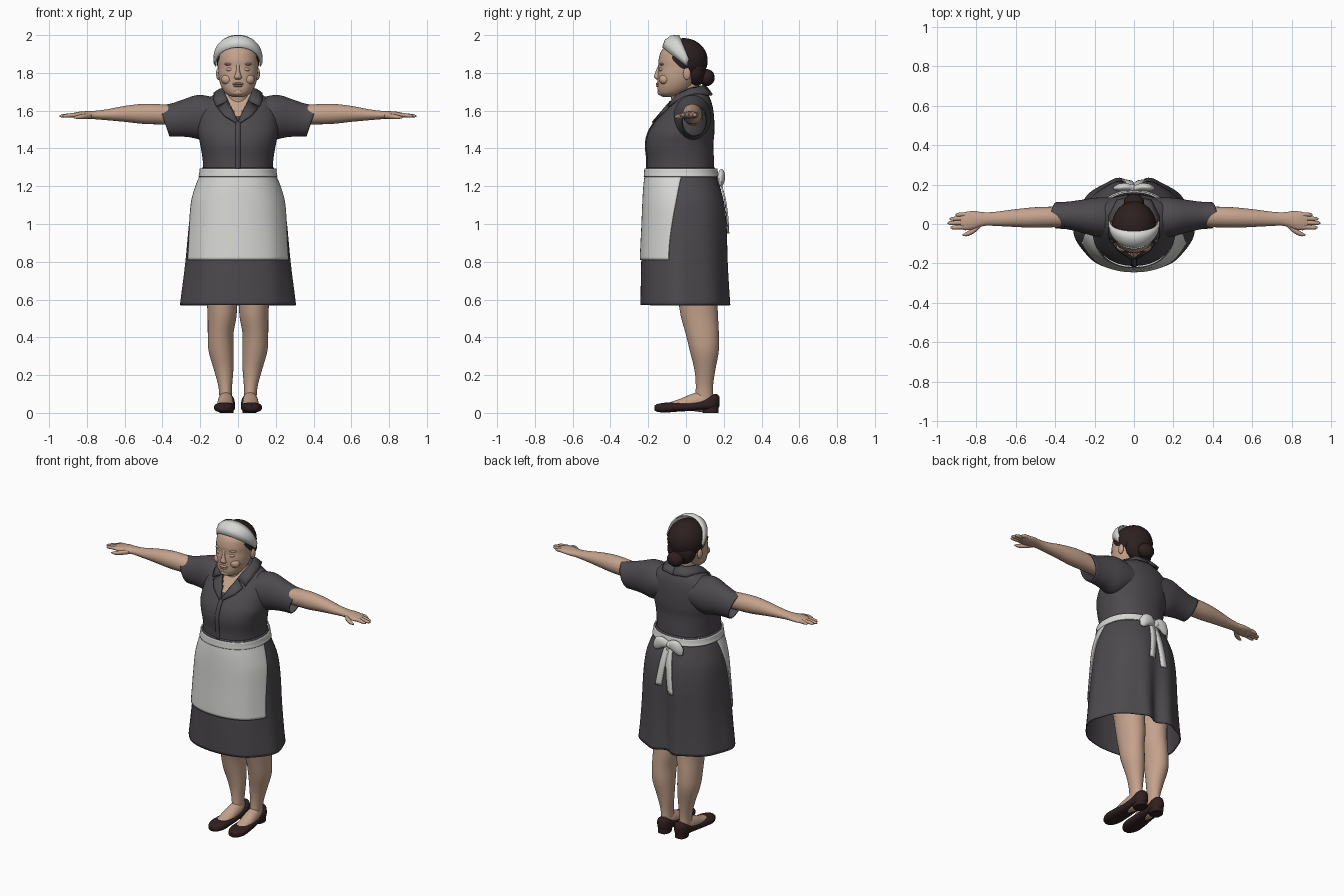
import bpy, bmesh, math
from mathutils import Vector
from mathutils.bvhtree import BVHTree

if "Cube" in bpy.data.objects:
    bpy.data.objects.remove(bpy.data.objects["Cube"])


def material(name, rgb):
    m = bpy.data.materials.new(name)
    m.use_nodes = True
    m.diffuse_color = (*rgb, 1)
    node = next(n for n in m.node_tree.nodes if n.type == 'BSDF_PRINCIPLED')
    node.inputs["Base Color"].default_value = (*rgb, 1)
    return m


SKIN = material("skin", (0.55, 0.36, 0.26))
DRESS = material("dark_grey_cloth", (0.075, 0.068, 0.075))
WHITE = material("white_cloth", (0.68, 0.68, 0.66))
HAIR = material("dark_brown_hair", (0.026, 0.014, 0.014))
SHOE = material("dark_brown_leather", (0.03, 0.014, 0.014))


def finish(name, bm, mat, thick=0.0):
    bmesh.ops.recalc_face_normals(bm, faces=bm.faces)
    me = bpy.data.meshes.new(name)
    bm.to_mesh(me)
    bm.free()
    me.materials.append(mat)
    me.shade_smooth()
    me.set_sharp_from_angle(angle=math.radians(50))
    ob = bpy.data.objects.new(name, me)
    bpy.context.collection.objects.link(ob)
    if thick:
        mod = ob.modifiers.new("thickness", 'SOLIDIFY')
        mod.thickness, mod.offset = thick, 0
    return ob


def sample(keys, t):
    """Smooth interpolation of key rows, each led by its position t."""
    i = max(0, min(len(keys) - 2, sum(k[0] <= t for k in keys) - 1))
    a, b = keys[i], keys[i + 1]
    p, q = keys[max(i - 1, 0)], keys[min(i + 2, len(keys) - 1)]
    h = b[0] - a[0]
    u = (t - a[0]) / h
    out = []
    for j in range(1, len(a)):
        m0 = (b[j] - p[j]) / (b[0] - p[0]) * h
        m1 = (q[j] - a[j]) / (q[0] - a[0]) * h
        out.append((2*u**3 - 3*u**2 + 1) * a[j] + (u**3 - 2*u**2 + u) * m0
                   + (3*u**2 - 2*u**3) * b[j] + (u**3 - u**2) * m1)
    return out


def strip(name, rows, mat, thick=0.0, closed=False, caps=False):
    """Skin a grid of points."""
    bm = bmesh.new()
    grid = [[bm.verts.new(p) for p in row] for row in rows]
    n = len(grid[0])
    for r0, r1 in zip(grid, grid[1:]):
        for j in range(n if closed else n - 1):
            k = (j + 1) % n
            bm.faces.new((r0[j], r0[k], r1[k], r1[j]))
    if caps:
        bm.faces.new(grid[0])
        bm.faces.new(grid[-1])
    return finish(name, bm, mat, thick)


def tube(name, keys, mat, axis='z', n=24, seg=40, p=2.0, s=1, span=None,
         arc=None, tune=None, grow=0.0, caps=True, thick=0.0):
    """Loft rounded sections; keys are (t, centre a, centre b, radius a, radius b)."""
    lo, hi = span or (keys[0][0], keys[-1][0])
    rows = []
    for i in range(n + 1):
        t = lo + (hi - lo) * i / n
        ca, cb, ra, rb = sample(keys, t)
        half = arc(t) if arc else math.pi
        row = []
        for j in range(seg + bool(arc)):
            f = half * (2 * j / seg - 1)
            sa, sb = math.sin(f), -math.cos(f)
            a = ca + (ra + grow) * math.copysign(abs(sa) ** (2 / p), sa)
            b = cb + (rb + grow) * math.copysign(abs(sb) ** (2 / p), sb)
            v = Vector({'x': (t, a, b), 'y': (a, t, b), 'z': (a, b, t)}[axis])
            if tune:
                v = tune(v)
            v.x *= s
            row.append(v)
        rows.append(row)
    return strip(name, rows, mat, thick, not arc, caps and not arc)


def ball(name, loc, size, mat, keep=None):
    bm = bmesh.new()
    bmesh.ops.create_uvsphere(bm, u_segments=32, v_segments=20, radius=1)
    for v in bm.verts:
        v.co = Vector(a * b + c for a, b, c in zip(v.co, size, loc))
    if keep:
        bmesh.ops.bisect_plane(bm, geom=bm.verts[:] + bm.edges[:] + bm.faces[:],
                               plane_co=keep[0], plane_no=keep[1], clear_inner=True)
    return finish(name, bm, mat)


def depth_finder(ob, side):
    """Return a function giving the surface y at (x, z), seen from front (-1) or back (1)."""
    tree = BVHTree.FromPolygons([v.co for v in ob.data.vertices],
                                [p.vertices for p in ob.data.polygons])
    return lambda x, z: tree.ray_cast(Vector((x, side, z)), Vector((0, -side, 0)))[0].y


def front_back(rows):
    return [(z, 0, (f + b) / 2, rx, (b - f) / 2) for z, rx, f, b in rows]


# Bodice, with the open neckline painted as skin
bodice = tube("bodice", front_back([
    (1.27, .185, -.205, .15), (1.34, .187, -.205, .148), (1.42, .2, -.212, .145),
    (1.48, .212, -.2, .15), (1.54, .21, -.165, .15), (1.6, .205, -.115, .145),
    (1.645, .185, -.078, .135), (1.68, .135, -.055, .12), (1.71, .08, -.04, .1)]),
    DRESS, n=60, seg=96, p=2.2)
bodice.data.materials.append(SKIN)
for poly in bodice.data.polygons:
    c = poly.center
    if c.y < 0.02 and abs(c.x) < (c.z - 1.55) * .5:
        poly.material_index = 1
chest = depth_finder(bodice, -1)

# Front closing strip
strip("button_placket", [[(x, chest(x, z) - .003, z) for x in (-.012, 0, .012)]
      for z in [1.29 + .26 * i / 16 for i in range(17)]], DRESS, .006)

# Skirt
SKIRT = front_back([
    (.57, .302, -.238, .243), (.8, .274, -.234, .23), (1, .256, -.225, .222),
    (1.12, .24, -.22, .205), (1.2, .215, -.215, .18), (1.26, .192, -.208, .157),
    (1.3, .187, -.205, .15)])


def drape(v):
    k = max(0, min(1, (1.25 - v.z) / .6))
    ang = math.atan2(v.x, -v.y)
    wave = 1 + .018 * k * math.cos(9 * ang)
    back = max(0, (v.y + .03) / .27)
    narrow = 1 - .2 * k * back ** 1.5
    dip = .04 * k * math.exp(-(v.x / .07) ** 2) if v.y > 0 else 0
    return Vector((v.x * wave * narrow, v.y * (wave if back else 1) - dip, v.z))


skirt = tube("skirt", SKIRT, DRESS, n=40, seg=96, p=2.2, tune=drape, caps=False, thick=.006)
rump = depth_finder(skirt, 1)

# Apron panel, waistband and bow
tube("apron_panel", SKIRT, WHITE, n=30, seg=60, p=2.2, span=(.81, 1.27), grow=.008,
     arc=lambda z: math.radians(70 + 22 * ((z - .81) / .46) ** 2), tune=drape, thick=.006)
tube("apron_waistband", SKIRT, WHITE, n=6, seg=80, p=2.2, span=(1.25, 1.293), grow=.011,
     tune=drape, caps=False, thick=.008)
ball("bow_knot", (-.015, .182, 1.25), (.022, .022, .024), WHITE)
for s, side in ((1, "left"), (-1, "right")):
    bow = [(.0, .18, 1.25, .014, .018), (.035, .188, 1.255, .018, .034),
           (.08, .185, 1.24, .018, .042), (.105, .18, 1.225, .006, .02)]
    tube(side + "_bow_loop", bow, WHITE, 'x', n=12, seg=20, s=s)
    length = .25 if s > 0 else .29
    strip(side + "_bow_tail", [
        [(s * (.008 + .035 * u + w), rump(s * (.008 + .035 * u + w), 1.24 - length * u)
          + .012, 1.24 - length * u) for w in (-.02, 0, .02)]
        for u in [i / 12 for i in range(13)]], WHITE, .008)

# Collar and lapels
for s, side in ((1, "left"), (-1, "right")):
    inner = [(.002, 1.545), (.03, 1.605), (.055, 1.65)]
    outer = [(.012, 1.535), (.075, 1.575), (.105, 1.612)]
    strip(side + "_lapel", [[(s * (a + (c - a) * w), chest(a + (c - a) * w, b + (d - b) * w)
                              - .009, b + (d - b) * w) for w in (0, .33, .67, 1)]
                            for (a, b), (c, d) in zip(inner, outer)], DRESS, .01)
    edge = [((.05, -.078, 1.645), (.115, chest(.115, 1.622) - .012, 1.622)),
            ((.068, -.045, 1.685), (.128, -.055, 1.652)),
            ((.078, .02, 1.715), (.125, .04, 1.69)),
            ((.055, .08, 1.728), (.085, .12, 1.685)),
            ((0, .096, 1.732), (0, .137, 1.682))]
    rows = [[Vector(a).lerp(Vector(b), w) + Vector((0, 0, .02 * w * (1 - w)))
             for w in (0, .33, .67, 1)] for a, b in edge]
    for row in rows:
        for v in row:
            v.x *= s
    strip(side + "_collar", rows, DRESS, .012)

# Arms, hands and sleeves
for s, side in ((1, "left"), (-1, "right")):
    tube(side + "_sleeve", [
        (.08, .03, 1.57, .1, .085), (.2, .035, 1.565, .095, .115), (.29, .04, 1.558, .078, .096),
        (.36, .043, 1.55, .067, .083), (.42, .044, 1.547, .064, .08)], DRESS, 'x', s=s,
        caps=False, thick=.006,
        tune=lambda v: Vector((v.x + .35 * (v.z - 1.63) * max(0, v.x - .1) / .32, v.y, v.z)))
    tube(side + "_arm", [
        (.25, .04, 1.57, .05, .05), (.4, .036, 1.58, .052, .053), (.5, .033, 1.583, .052, .053),
        (.6, .03, 1.583, .045, .042), (.7, .026, 1.578, .036, .028), (.76, .025, 1.577, .034, .022),
        (.81, .02, 1.577, .046, .02), (.86, .014, 1.576, .046, .016), (.88, .014, 1.575, .038, .01)],
        SKIN, 'x', s=s)
    for name, y, tip in (("little", .048, .905), ("ring", .028, .935),
                         ("middle", .007, .945), ("index", -.016, .93)):
        tube(f"{side}_{name}_finger", [(.84, y, 1.577, .011, .012), (.88, y, 1.576, .011, .011),
             (tip - .01, y - .002, 1.572, .009, .008), (tip, y - .002, 1.571, .003, .003)],
             SKIN, 'x', n=10, seg=12, s=s)
    tube(side + "_thumb", [(.775, 0, 1.573, .014, .014), (.81, -.03, 1.57, .016, .014),
         (.845, -.05, 1.566, .012, .011), (.87, -.056, 1.564, .003, .004)],
         SKIN, 'x', n=10, seg=12, s=s)

# Legs, feet and shoes
for s, side in ((1, "left"), (-1, "right")):
    tube(side + "_leg", [
        (.05, .064, .095, .034, .05), (.13, .067, .097, .035, .045), (.22, .075, .1, .05, .054),
        (.33, .09, .097, .066, .077), (.42, .092, .086, .068, .088), (.52, .084, .07, .077, .099),
        (.75, .09, .05, .085, .11)], SKIN, s=s)
    tube(side + "_foot", [
        (-.09, .07, .035, .036, .02), (-.03, .068, .043, .042, .032), (.03, .066, .055, .042, .045),
        (.09, .064, .06, .038, .055), (.145, .062, .06, .026, .04)], SKIN, 'y', s=s)
    tube(side + "_shoe", [
        (-.167, .072, .026, .012, .012), (-.155, .072, .026, .032, .02),
        (-.11, .072, .028, .053, .026), (-.05, .07, .031, .055, .025), (.02, .066, .034, .05, .024),
        (.09, .063, .043, .046, .03), (.145, .061, .056, .042, .042), (.168, .06, .06, .028, .038),
        (.178, .06, .06, .012, .024)], SHOE, 'y', n=32, p=2.5, s=s)
    tube(side + "_heel", [(0, .061, .13, .036, .042), (.04, .061, .13, .038, .042)],
         SHOE, n=2, p=2.5, s=s)

# Neck and head
tube("neck", front_back([(1.58, .075, -.075, .08), (1.65, .064, -.077, .075),
                         (1.7, .062, -.085, .07), (1.78, .06, -.08, .07)]), SKIN)
tube("face", front_back([
    (1.672, .025, -.12, -.07), (1.683, .055, -.139, -.03), (1.71, .08, -.15, .02),
    (1.75, .097, -.15, .05), (1.79, .104, -.15, .07), (1.83, .106, -.145, .085),
    (1.87, .106, -.145, .09), (1.92, .094, -.128, .08), (1.96, .05, -.08, .05)]),
    SKIN, n=40, p=2.1)
tube("nose", [(1.765, 0, -.146, .014, .01), (1.775, 0, -.148, .021, .021),
              (1.79, 0, -.148, .015, .019), (1.82, 0, -.143, .009, .013),
              (1.845, 0, -.14, .009, .005)], SKIN, n=14, seg=20)
ball("upper_lip", (0, -.147, 1.742), (.03, .013, .007), SKIN)
ball("lower_lip", (0, -.146, 1.731), (.025, .013, .007), SKIN)
ball("chin", (0, -.133, 1.697), (.032, .018, .017), SKIN)
for s, side in ((1, "left"), (-1, "right")):
    ball(side + "_closed_eye", (s * .042, -.128, 1.818), (.021, .014, .011), SKIN)
    ball(side + "_brow", (s * .042, -.124, 1.846), (.03, .016, .008), SKIN)
    ball(side + "_cheek", (s * .055, -.112, 1.765), (.034, .03, .028), SKIN)
    ball(side + "_ear", (s * .104, .005, 1.795), (.012, .02, .032), SKIN)

# Hair swept back into a bun
ball("hair", (0, -.012, 1.865), (.113, .127, .119), HAIR, ((0, -.06, 1.858), (0, .7, .7)))
ball("nape_hair", (0, .045, 1.81), (.093, .062, .085), HAIR)
ball("hair_bun", (0, .11, 1.775), (.052, .042, .045), HAIR)

# Stiff white headband, tallest at the middle
rows = []
for i in range(33):
    a = math.pi * (i / 32 - .5)
    c, x = math.cos(a) ** .8 if abs(a) < 1.57 else 0, math.sin(a)
    rows.append([(.117 * x, .005 - .128 * c, 1.835 + .1 * c),
                 (.126 * x, .008 - .118 * c, 1.852 + .12 * c),
                 (.127 * x, .012 - .09 * c, 1.865 + .13 * c),
                 (.122 * x, .016 - .052 * c, 1.87 + .128 * c)])
strip("headband", rows, WHITE, .007)
